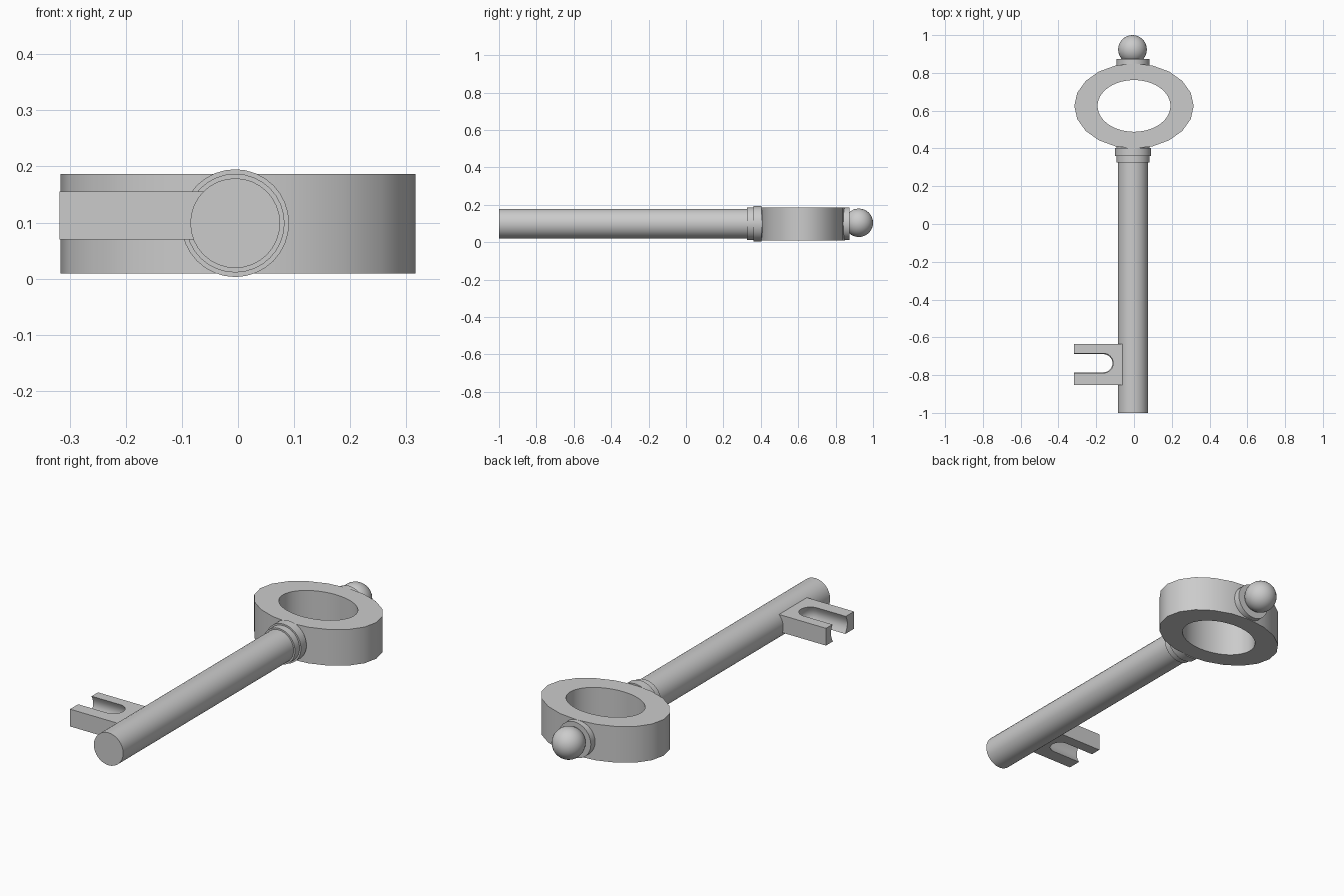
import bpy, bmesh
from math import pi, sin, cos

if "Cube" in bpy.data.objects:
    bpy.data.objects.remove(bpy.data.objects["Cube"])

ZC = 0.099   # height of the key axis
XC = -0.005  # sideways position of the shaft


def smooth(obj, angle=35):
    bpy.ops.object.select_all(action='DESELECT')
    obj.select_set(True)
    bpy.context.view_layer.objects.active = obj
    bpy.ops.object.shade_smooth_by_angle(angle=angle * pi / 180)


def rod(name, r, y0, y1, sides=32):
    bpy.ops.mesh.primitive_cylinder_add(
        vertices=sides, radius=r, depth=y1 - y0,
        location=(XC, (y0 + y1) / 2, ZC), rotation=(pi / 2, 0, 0))
    obj = bpy.context.object
    obj.name = name
    smooth(obj)
    return obj


def ellipse(rx, ry, n):
    return [(rx * cos(2 * pi * i / n), ry * sin(2 * pi * i / n)) for i in range(n)]


# Shaft, stepped collar and the disc under the knob
rod("shaft", 0.08, -1.0, 0.42)
rod("collar_small", 0.088, 0.325, 0.42)
rod("collar_large", 0.096, 0.36, 0.403)
rod("knob_base", 0.088, 0.80, 0.873)

# Round knob at the end
bpy.ops.mesh.primitive_uv_sphere_add(segments=32, ring_count=16, radius=0.076,
                                     location=(-0.008, 0.924, 0.104))
knob = bpy.context.object
knob.name = "knob"
smooth(knob)

# Oval bow: coarse outer outline, fine inner hole
curve = bpy.data.curves.new("bow", 'CURVE')
curve.dimensions = '2D'
curve.fill_mode = 'BOTH'
curve.extrude = 0.089
for pts in (ellipse(0.316, 0.225, 20), ellipse(0.193, 0.137, 48)):
    spline = curve.splines.new('POLY')
    spline.points.add(len(pts) - 1)
    for p, (x, y) in zip(spline.points, pts):
        p.co = (x, y, 0, 1)
    spline.use_cyclic_u = True
bow = bpy.data.objects.new("bow", curve)
bow.location = (0, 0.625, 0.098)
bpy.context.collection.objects.link(bow)
bpy.ops.object.select_all(action='DESELECT')
bow.select_set(True)
bpy.context.view_layer.objects.active = bow
bpy.ops.object.convert(target='MESH')
bow = bpy.context.object
bow.name = "bow"
bm = bmesh.new()
bm.from_mesh(bow.data)
bmesh.ops.remove_doubles(bm, verts=bm.verts, dist=1e-5)
bmesh.ops.recalc_face_normals(bm, faces=bm.faces)
bm.to_mesh(bow.data)
bm.free()
smooth(bow)


# Bit: U-shaped outline stacked in height, slot walls hollowed in the middle
def bit_outline(hw):
    tip, root, yc, xa = -0.318, -0.04, -0.737, -0.162
    arc = [(xa + hw * cos(a), yc + hw * sin(a))
           for a in (pi / 2 - pi * i / 16 for i in range(17))]
    return ([(tip, -0.635), (tip, yc + hw)] + arc +
            [(tip, yc - hw), (tip, -0.852), (root, -0.852), (root, -0.635)])


bm = bmesh.new()
LEVELS = 8
rows = []
for k in range(LEVELS + 1):
    t = k / LEVELS
    hw = 0.048 + 0.004 * t + 0.014 * sin(pi * t)
    rows.append([bm.verts.new((x, y, 0.07 + 0.085 * t)) for x, y in bit_outline(hw)])
for lo, hi in zip(rows, rows[1:]):
    for i in range(len(lo)):
        j = (i + 1) % len(lo)
        bm.faces.new((lo[i], lo[j], hi[j], hi[i]))
bm.faces.new(rows[0])
bm.faces.new(rows[-1])
bmesh.ops.recalc_face_normals(bm, faces=bm.faces)
mesh = bpy.data.meshes.new("bit")
bm.to_mesh(mesh)
bm.free()
bit = bpy.data.objects.new("bit", mesh)
bpy.context.collection.objects.link(bit)
smooth(bit)
